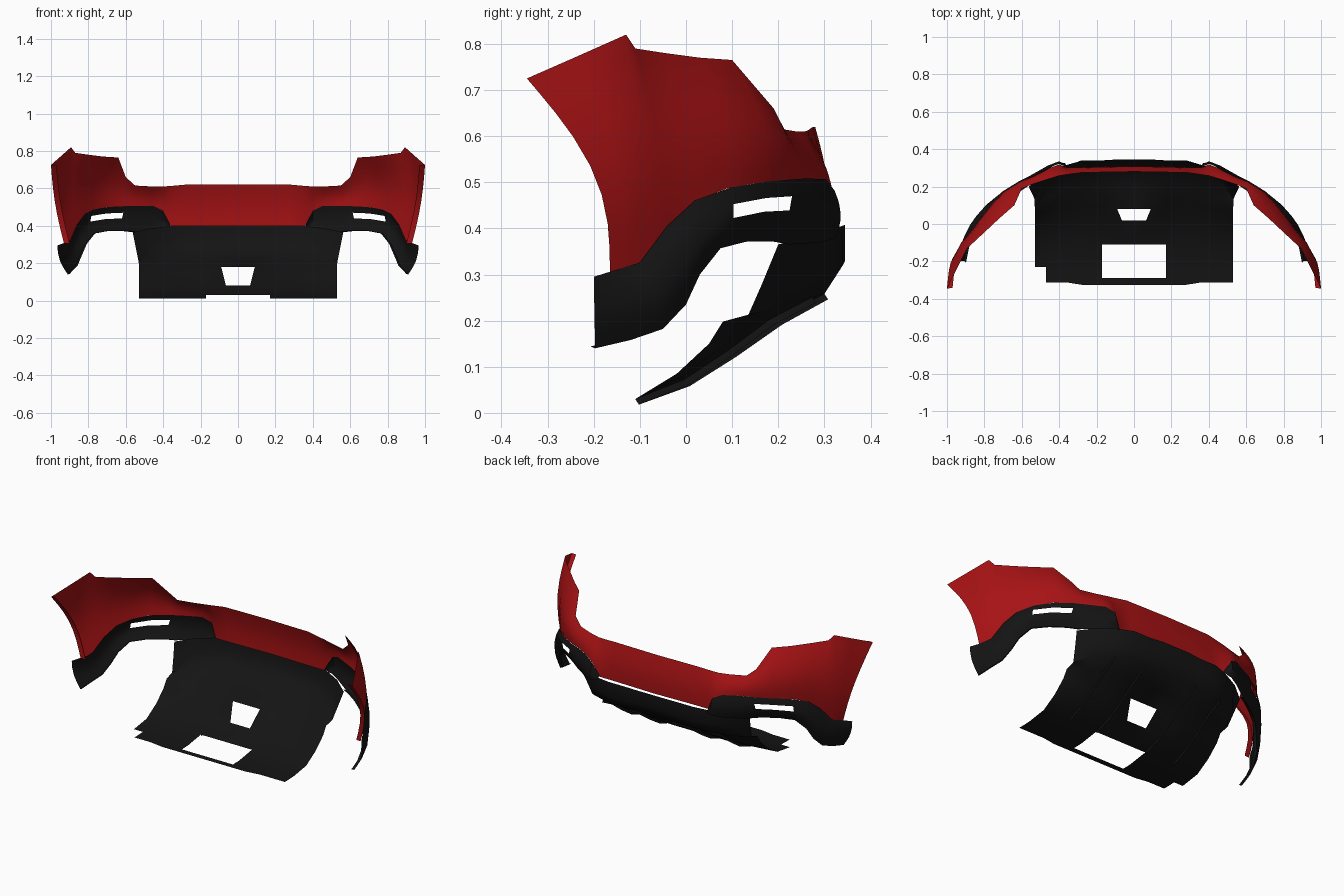
import bpy, bmesh, math
from mathutils import Vector

if "Cube" in bpy.data.objects:
    bpy.data.objects.remove(bpy.data.objects["Cube"])


def material(name, rgb):
    m = bpy.data.materials.new(name)
    m.diffuse_color = (*rgb, 1)
    m.use_nodes = True
    m.node_tree.nodes["Principled BSDF"].inputs["Base Color"].default_value = m.diffuse_color
    return m


RED = material("body red", (0.38, 0.006, 0.007))
BLACK = material("trim black", (0.007, 0.007, 0.007))


def sheet(name, grid, mat, skip=lambda i, j: False, mirror=True):
    """Surface through a grid of points; skip leaves openings."""
    bm = bmesh.new()
    vs = [[bm.verts.new(p) for p in col] for col in grid]
    for i in range(len(grid) - 1):
        for j in range(len(grid[0]) - 1):
            if not skip(i, j):
                bm.faces.new((vs[i][j], vs[i][j + 1], vs[i + 1][j + 1], vs[i + 1][j]))
    bmesh.ops.delete(bm, geom=[v for v in bm.verts if not v.link_faces], context='VERTS')
    me = bpy.data.meshes.new(name)
    bm.to_mesh(me)
    bm.free()
    me.materials.append(mat)
    ob = bpy.data.objects.new(name, me)
    bpy.context.collection.objects.link(ob)
    bpy.context.view_layer.objects.active = ob
    ob.select_set(True)
    bpy.ops.object.shade_smooth_by_angle(angle=math.radians(40))
    ob.select_set(False)
    if mirror:
        ob.modifiers.new("Mirror", 'MIRROR')
    return ob


def loft(columns, rows):
    """Each column: top point, bottom point, sideways bulge in x and y."""
    grid = []
    for tx, ty, tz, bx, by, bz, ox, oy in columns:
        top, bot, out = Vector((tx, ty, tz)), Vector((bx, by, bz)), Vector((ox, oy, 0))
        grid.append([top.lerp(bot, t) + out * math.sin(math.pi * t) for t in rows])
    return grid


# Red bumper skin, from the centre line to the wheel arch
skin = loft([
    (0, .28, .62, 0, .31, .40, 0, .01),
    (.28, .275, .62, .28, .303, .40, 0, .01),
    (.355, .265, .613, .36, .303, .40, 0, .01),
    (.40, .258, .61, .40, .318, .48, 0, .01),
    (.46, .24, .61, .45, .30, .505, .005, .01),
    (.55, .21, .615, .535, .255, .507, .01, .01),
    (.60, .19, .66, .60, .225, .505, .01, .015),
    (.64, .10, .765, .70, .165, .50, .02, .03),
    (.72, .03, .77, .77, .09, .487, .02, .025),
    (.80, -.045, .78, .82, .02, .46, .02, .02),
    (.87, -.11, .79, .86, -.04, .405, .02, .015),
    (.893, -.13, .82, .895, -.10, .325, .03, .015),
    (.947, -.238, .772, .912, -.13, .31, .02, .035),
    (1.0, -.345, .725, .93, -.165, .305, .012, .057),
], [0, .08, .18, .3, .45, .6, .75, .88, 1])
sheet("bumper_skin", skin, RED)

# Red lip folded inward along the wheel arch
arch = skin[-1]
sheet("arch_lip", [arch, [p + Vector((-.03, .003, 0)) for p in arch]], RED)

# Black lower trim with a lamp slot, ending in a spur behind the wheel
trim = loft([
    (.36, .303, .405, .37, .325, .385, 0, .004),
    (.40, .322, .482, .40, .325, .38, 0, .012),
    (.45, .303, .507, .46, .295, .37, .004, .014),
    (.535, .258, .508, .56, .225, .365, .01, .016),
    (.60, .228, .506, .62, .185, .372, .01, .018),
    (.69, .172, .501, .70, .13, .371, .013, .018),
    (.77, .095, .488, .775, .075, .357, .017, .018),
    (.825, .02, .461, .82, .03, .30, .022, .016),
    (.865, -.04, .406, .848, 0, .235, .022, .012),
    (.90, -.10, .326, .87, -.05, .182, .022, .01),
    (.935, -.165, .306, .895, -.12, .158, .018, .006),
    (.965, -.20, .295, .91, -.197, .14, .016, 0),
], [0, .08, .17, .27, .5, .65, .8, 1])
sheet("lower_trim", trim, BLACK, lambda i, j: i in (4, 5) and j == 3)

# Trim lip folded inward along the wheel opening
edge = [c[-1] for c in trim[3:]]
sheet("trim_lip", [edge, [p + Vector((-.012, -.01, .004)) for p in edge]], BLACK)

# Diffuser: centre, tunnel and outer side profiles as (y, z)
floor = [(-.325, .01), (-.29, .01), (-.23, .012), (-.11, .03)]
centre = floor + [(.02, .08), (.08, .18), (.2, .213), (.3, .258), (.345, .33), (.345, .408)]
tunnel = floor + [(0, .07), (.1, .133), (.2, .203), (.3, .258), (.34, .32), (.338, .405)]
side = floor + [(-.02, .085), (.05, .15), (.08, .198), (.135, .212), (.165, .28), (.2, .365)]


def profile(ax):
    if ax < .1:
        return centre
    if ax < .3:
        return tunnel
    w = {.36: .16, .47: .5, .53: 1}[ax]
    return [tuple(a + (b - a) * w for a, b in zip(p, q)) for p, q in zip(tunnel, side)]


xs = [0, .09, .17, .28, .36, .47, .53]
xs = [-x for x in xs[:0:-1]] + xs
diffuser = []
for x in xs:
    col = []
    for j, (y, z) in enumerate(profile(abs(x))):
        px = x
        if abs(x) == .09 and j == 4:
            px = x * .72            # lamp opening narrows downward
        if abs(x) == .53:
            px = x + math.copysign(max(0, z - .2) * .2, x)
        if abs(x) > .3 and j == 0:
            y = -.312
        col.append(Vector((px, y, z)))
    diffuser.append(col)


def opening(i, j):
    mid = (xs[i] + xs[i + 1]) / 2
    if j == 4 and abs(mid) < .09:               # lamp opening
        return True
    if j in (1, 2) and abs(mid) < .17:          # floor opening
        return True
    return i == 0 and j in (0, 1)               # notched corner


sheet("diffuser", diffuser, BLACK, opening, mirror=False)

# Vertical strakes under the diffuser
for k, x in enumerate((.17, .36)):
    line = [Vector((x, y, z)) for y, z in profile(x)[3:8]]
    sheet("strake_%d" % (k + 1),
          [line, [p + Vector((0, .008, -.012)) for p in line]], BLACK)
